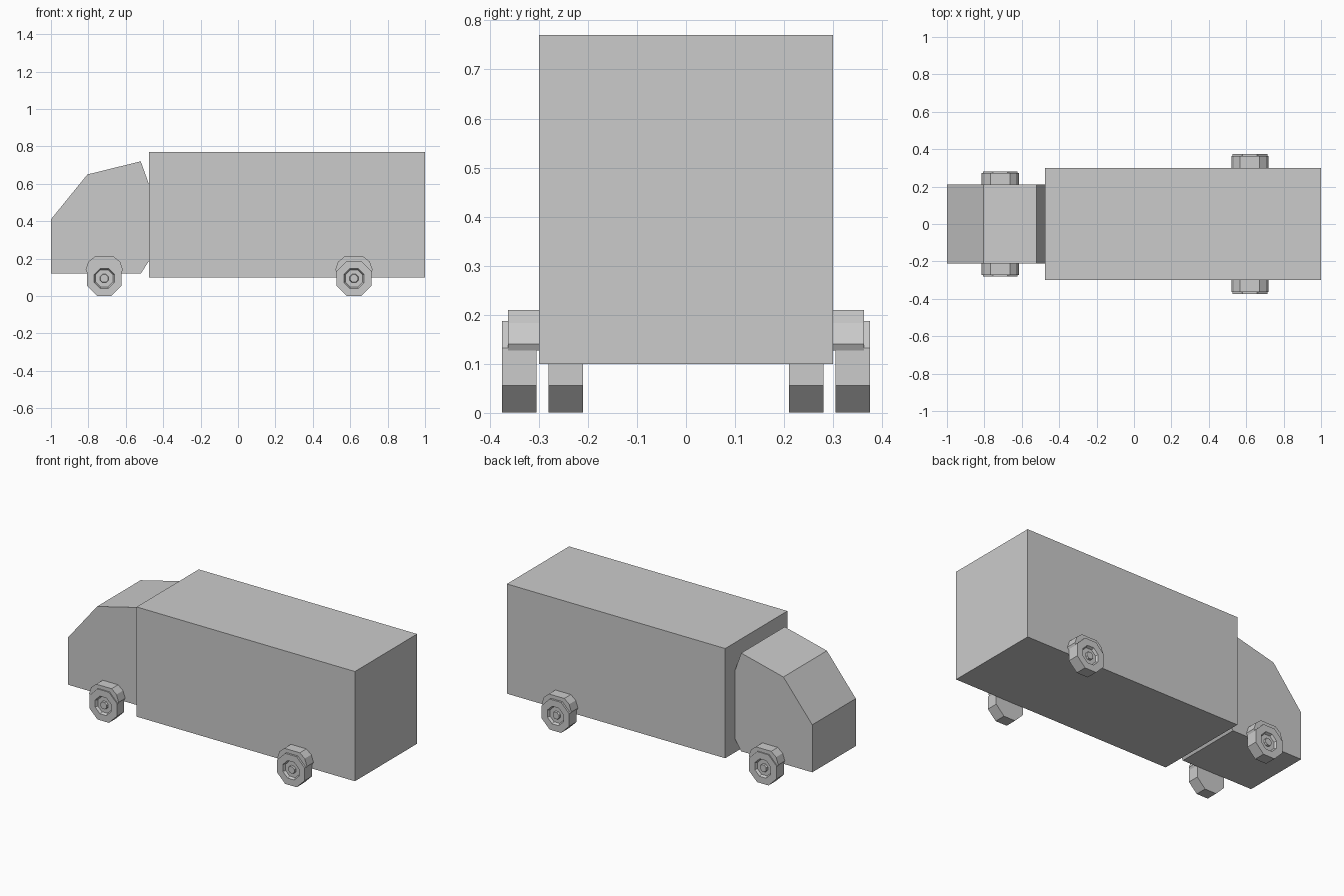
import bpy, bmesh
from math import cos, sin, pi

cube = bpy.data.objects.get("Cube")
if cube:
    bpy.data.objects.remove(cube, do_unlink=True)

grey = bpy.data.materials.new("light grey")
grey.use_nodes = True
colour = (0.6, 0.6, 0.6, 1)
grey.diffuse_color = colour
grey.node_tree.nodes["Principled BSDF"].inputs["Base Color"].default_value = colour


def finish(bm, name):
    bmesh.ops.recalc_face_normals(bm, faces=bm.faces)
    mesh = bpy.data.meshes.new(name)
    bm.to_mesh(mesh)
    bm.free()
    mesh.materials.append(grey)
    obj = bpy.data.objects.new(name, mesh)
    bpy.context.collection.objects.link(obj)
    return obj


def extrude_profile(name, profile, y0, y1):
    """Side profile in x and z, given depth along y."""
    bm = bmesh.new()
    face = bm.faces.new([bm.verts.new((x, y0, z)) for x, z in profile])
    moved = bmesh.ops.extrude_face_region(bm, geom=[face])["geom"]
    verts = [v for v in moved if isinstance(v, bmesh.types.BMVert)]
    bmesh.ops.translate(bm, verts=verts, vec=(0, y1 - y0, 0))
    return finish(bm, name)


def lathe_wheel(name, cx, cz, inner, side):
    """Octagonal wheel with a sunken rim and a raised hub."""
    rings = [(0.101, 0), (0.101, 0.07), (0.058, 0.07), (0.05, 0.055),
             (0.025, 0.055), (0.022, 0.066)]
    bm = bmesh.new()
    loops = []
    for radius, depth in rings:
        loops.append([bm.verts.new((cx + radius * cos((k + 0.5) * pi / 4),
                                    side * (inner + depth),
                                    cz + radius * sin((k + 0.5) * pi / 4)))
                      for k in range(8)])
    for a, b in zip(loops, loops[1:]):
        for k in range(8):
            n = (k + 1) % 8
            bm.faces.new((a[k], a[n], b[n], b[k]))
    bm.faces.new(loops[0])
    bm.faces.new(loops[-1])
    return finish(bm, name)


# Cab and cargo box
extrude_profile("cab", [(-1, 0.12), (-1, 0.41), (-0.805, 0.65), (-0.52, 0.72),
                        (-0.477, 0.6), (-0.477, 0.185), (-0.52, 0.12)], -0.21, 0.21)
extrude_profile("cargo_box", [(-0.475, 0.1), (-0.475, 0.77), (1, 0.77), (1, 0.1)], -0.3, 0.3)

# Wheels and arched fenders
outer = [(0.093, 0.127), (0.1, 0.14), (0.085, 0.183), (0.052, 0.21)]
inside = [(0.038, 0.185), (0.08, 0.145), (0.085, 0.127)]
half = outer + inside
arch = outer + [(-x, z) for x, z in reversed(outer)]
arch += [(-x, z) for x, z in reversed(inside)] + inside
for axle, cx, body in (("front", -0.715, 0.21), ("rear", 0.62, 0.3)):
    gap = 0.0 if axle == "front" else 0.005
    for label, side in (("left", 1), ("right", -1)):
        lathe_wheel(f"{axle}_{label}_wheel", cx, 0.094, body + gap, side)
        extrude_profile(f"{axle}_{label}_fender", [(cx + x, z) for x, z in arch],
                        side * body, side * (body + 0.063))
